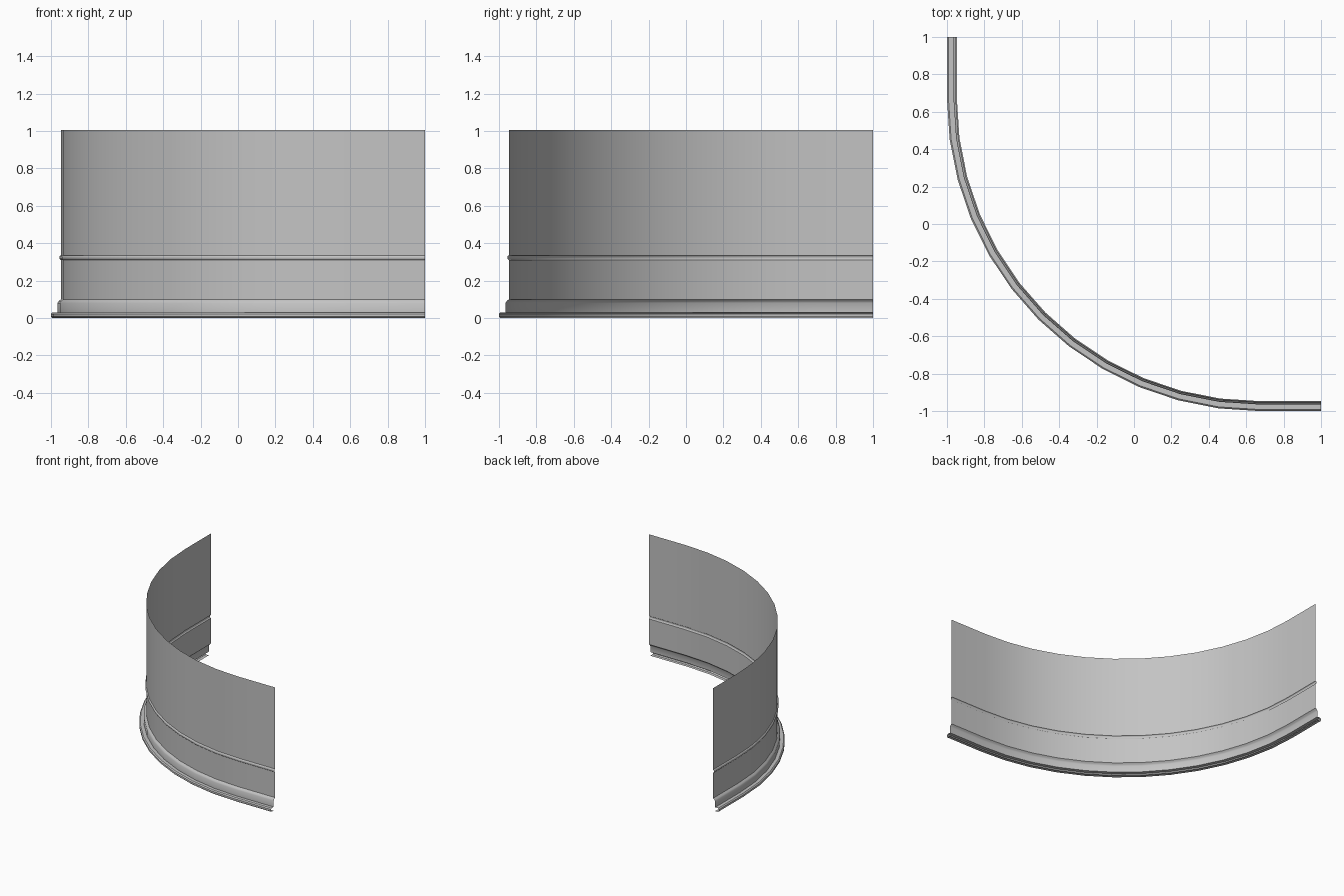
import bpy, bmesh, math

cube = bpy.data.objects.get("Cube")
if cube:
    bpy.data.objects.remove(cube, do_unlink=True)

CENTRE = 0.67      # centre of the quarter bend, in x and y
SEGMENTS = 12
END = 1.0          # where the straight runs stop
WALL = 1.617       # bend radius of the wall sheet

grey = bpy.data.materials.new("plain grey")
grey.use_nodes = True
colour = (0.55, 0.55, 0.55, 1)
grey.diffuse_color = colour
grey.node_tree.nodes["Principled BSDF"].inputs["Base Color"].default_value = colour


def path(radius):
    """Straight run, quarter bend, straight run."""
    pts = [(CENTRE - radius, END)]
    for i in range(SEGMENTS + 1):
        a = math.pi / 2 * i / SEGMENTS
        pts.append((CENTRE - radius * math.cos(a), CENTRE - radius * math.sin(a)))
    pts.append((END, CENTRE - radius))
    return pts


def sweep(name, profile):
    """Sweep (outward offset, height) points, listed bottom to top, along the path."""
    bm = bmesh.new()
    rows = [[bm.verts.new((x, y, z)) for x, y in path(WALL + out)] for out, z in profile]
    for low, high in zip(rows, rows[1:]):
        for i in range(len(low) - 1):
            bm.faces.new((low[i], low[i + 1], high[i + 1], high[i]))
    mesh = bpy.data.meshes.new(name)
    bm.to_mesh(mesh)
    bm.free()
    mesh.materials.append(grey)
    obj = bpy.data.objects.new(name, mesh)
    bpy.context.collection.objects.link(obj)
    bpy.ops.object.select_all(action="DESELECT")
    obj.select_set(True)
    bpy.context.view_layer.objects.active = obj
    bpy.ops.object.shade_smooth_by_angle(angle=math.radians(35))
    return obj


# Rounded foot flange
sweep("foot_flange", [(0.018, 0), (0.045, 0), (0.053, 0.007), (0.053, 0.022),
                      (0.045, 0.03), (0.018, 0.03)])
# Upright skirting with a sloped shoulder
sweep("skirting", [(0.018, 0.03), (0.018, 0.08), (0.012, 0.09), (0, 0.1)])
# Wall sheets below and above the bead
sweep("lower_wall", [(0, 0.1), (0, 0.31)])
sweep("upper_wall", [(0, 0.335), (0, 1.005)])
# Half-round bead
bead = [(0.008 * math.sin(math.pi * i / 6), 0.3225 - 0.0125 * math.cos(math.pi * i / 6))
        for i in range(7)]
sweep("bead", bead)
